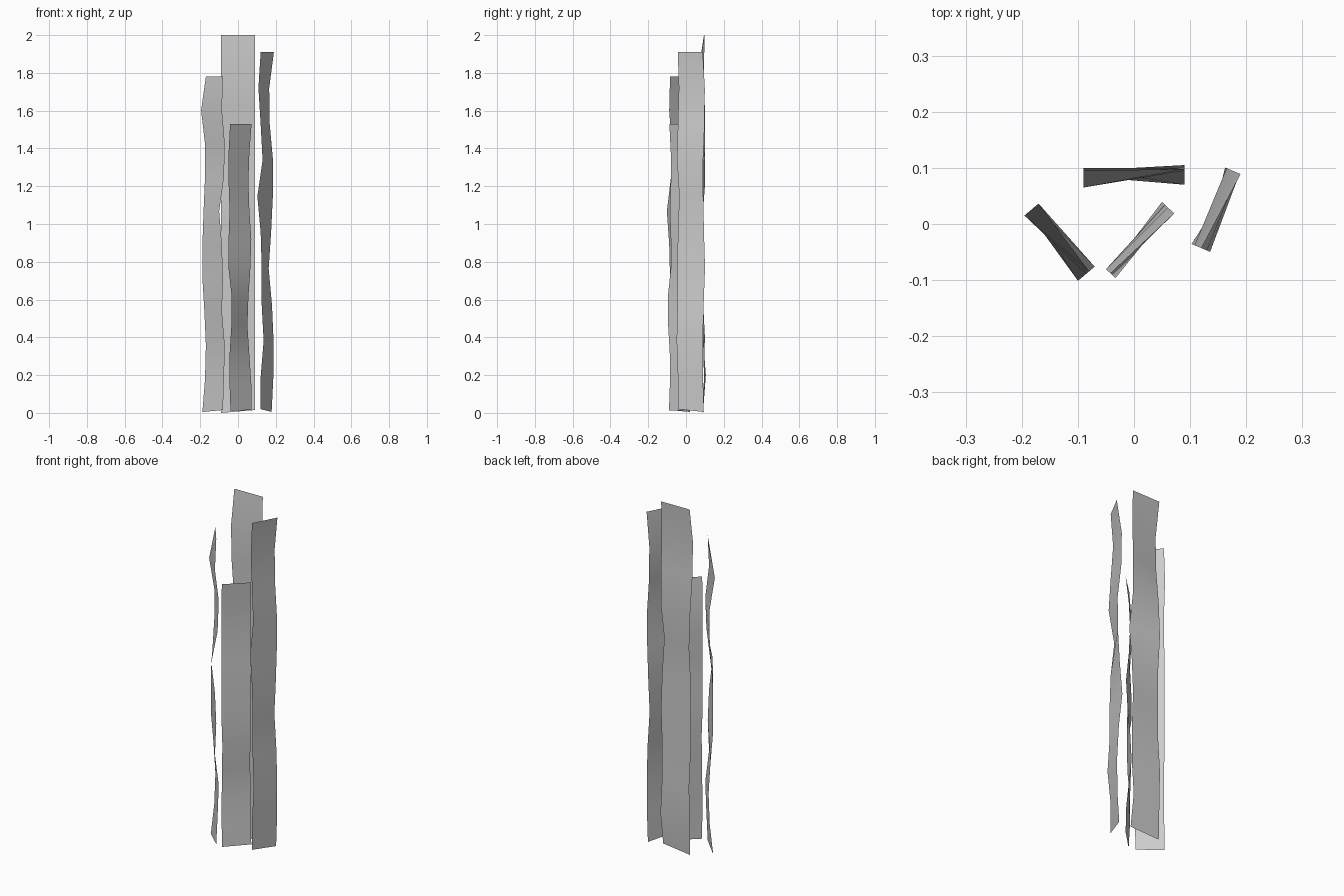
import bpy
from mathutils import Vector

if "Cube" in bpy.data.objects:
    bpy.data.objects.remove(bpy.data.objects["Cube"])


def strip(name, height, left, right, z_left, z_right, side, off_left, off_right):
    """Tall warped ribbon; each edge wavers along the strip's normal (offsets in 1/1000)."""
    a, b = Vector(left), Vector(right)
    d = (b - a).normalized()
    n = Vector((d.y, -d.x)) * side
    rows = len(off_left) - 1
    verts, faces = [], []
    for i, (l, r) in enumerate(zip(off_left, off_right)):
        for p, off, z0 in ((a, l, z_left), (b, r, z_right)):
            q = p + n * off / 1000
            verts.append((q.x, q.y, z0 if i == 0 else height * i / rows))
        if i:
            k = 2 * i
            faces.append((k - 2, k - 1, k + 1, k))
    mesh = bpy.data.meshes.new(name)
    mesh.from_pydata(verts, [], faces)
    mesh.shade_smooth()
    obj = bpy.data.objects.new(name, mesh)
    bpy.context.collection.objects.link(obj)


# Back strip, the tallest
strip("back_strip", 2.0, (-0.09, 0.088), (0.09, 0.088), 0.0, 0.015, -1,
      (2, 7, 12, -3, -3, -3, 12, 2, -18, -23, 7),
      (-8, 17, 2, 2, 12, 2, -18, 12, 12, 7, 10))

# Left strip
strip("left_strip", 1.78, (-0.18, 0.028), (-0.083, -0.087), 0.005, 0.015, -1,
      (-11, 7, 13, 3, -11, -11, -3, 7, 7, -20, 13),
      (4, 11, 17, -3, 4, -3, -22, 11, 17, -3, 4))

# Middle strip, the shortest
strip("middle_strip", 1.53, (-0.044, -0.086), (0.063, 0.027), 0.012, 0.015, 1,
      (6, -1, -1, 12, 15, -8, -8, -1, -8, -8, 3),
      (12, 10, -4, -18, -11, 3, 10, -4, -11, -4, 12))

# Right strip
strip("right_strip", 1.91, (0.12, -0.043), (0.178, 0.094), 0.02, 0.005, 1,
      (0, 0, 17, 6, 6, 0, -19, 11, 0, -13, 0),
      (0, 10, 11, 2, -17, -3, 7, 8, -11, -14, 13))
